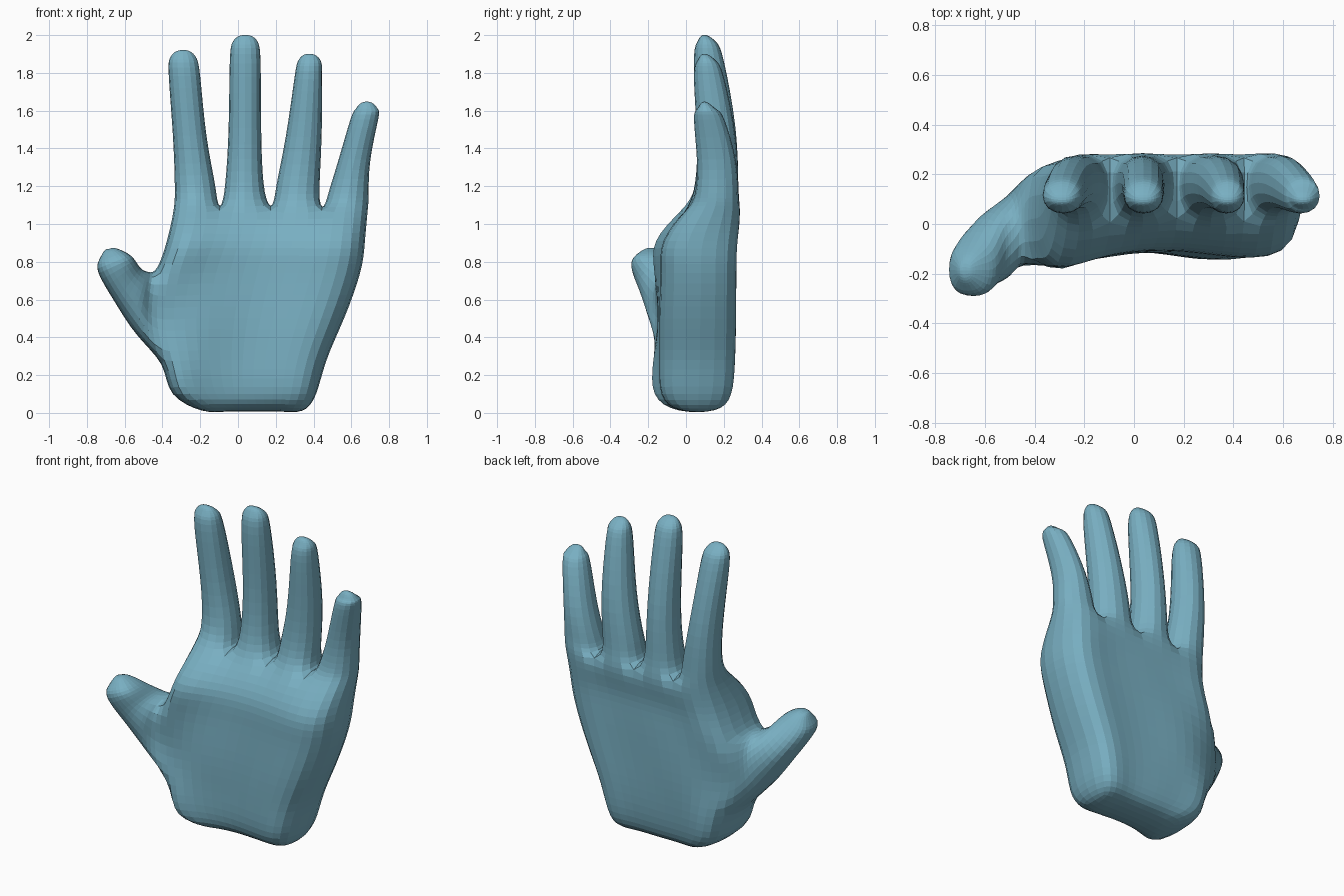
import bpy, bmesh
from mathutils import Vector

cube = bpy.data.objects.get("Cube")
if cube:
    bpy.data.objects.remove(cube, do_unlink=True)

skin = bpy.data.materials.new("dusty blue")
skin.use_nodes = True
colour = (0.19, 0.43, 0.54, 1)
skin.diffuse_color = colour
skin.node_tree.nodes["Principled BSDF"].inputs["Base Color"].default_value = colour

bm = bmesh.new()

# Oval cross-sections, as points on a unit circle
FOUR = [(-0.707, -0.707), (0.707, -0.707), (0.707, 0.707), (-0.707, 0.707)]
SIX = [(-0.8, -0.6), (0, -1), (0.8, -0.6), (0.8, 0.6), (0, 1), (-0.8, 0.6)]


def loft(base, rings):
    """Extend an opening through rings of points and cap the end with quads."""
    n = len(base)
    for ring in rings:
        new = [bm.verts.new(p) for p in ring]
        for i in range(n):
            j = (i + 1) % n
            bm.faces.new((base[i], base[j], new[j], new[i]))
        base = new
    for i in range(n // 2 - 1):
        bm.faces.new((base[i], base[i + 1], base[n - 2 - i], base[n - 1 - i]))


def ring(shape, a, b, front, back, k=1):
    """An oval between two (x, z) points and two depths."""
    mid = [(p + q) / 2 for p, q in zip(a, b)]
    half = [(q - p) / 2 * k for p, q in zip(a, b)]
    y, h = (front + back) / 2, (back - front) / 2 * k
    return [(mid[0] + s * half[0], y + t * h, mid[1] + s * half[1]) for s, t in shape]


# Palm: rows of height, left x, right x, front y, back y, contour strength
rows = [
    (0.017, -0.19, 0.335, -0.03, 0.15, 0.3),
    (0.10, -0.322, 0.39, -0.125, 0.232, 0.8),
    (0.28, -0.39, 0.442, -0.14, 0.255, 1),
    (0.50, -0.43, 0.53, -0.14, 0.26, 1),
    (0.74, -0.41, 0.613, -0.133, 0.262, 1),
    (0.91, -0.345, 0.64, -0.115, 0.267, 0.9),
    (1.07, -0.31, 0.655, 0.01, 0.267, 0.5),
]
columns = (0, 0.22, 0.5, 0.78, 1)
front_contour = (-0.01, -0.01, 0.025, 0, 0.07)
back_contour = (-0.075, 0, 0, 0, -0.045)
front, back = [], []
for z, x0, x1, yf, yb, k in rows:
    xs = [x0 + (x1 - x0) * c for c in columns]
    front.append([bm.verts.new((x, yf + k * d, z)) for x, d in zip(xs, front_contour)])
    back.append([bm.verts.new((x, yb + k * d, z)) for x, d in zip(xs, back_contour)])

thumb_rows = (2, 3)
for r in range(len(rows) - 1):
    f, fu, b, bu = front[r], front[r + 1], back[r], back[r + 1]
    for c in range(4):
        bm.faces.new((f[c], f[c + 1], fu[c + 1], fu[c]))
        bm.faces.new((b[c + 1], b[c], bu[c], bu[c + 1]))
    bm.faces.new((f[4], b[4], bu[4], fu[4]))
    if r not in thumb_rows:
        bm.faces.new((b[0], f[0], fu[0], bu[0]))
for c in range(4):
    bm.faces.new((front[0][c + 1], front[0][c], back[0][c], back[0][c + 1]))

# Fingers: tip height and the x range of three rings
fingers = [
    (1.92, (-0.338, -0.118), (-0.347, -0.165), (-0.369, -0.198)),
    (2.00, (-0.07, 0.138), (-0.052, 0.125), (-0.046, 0.122)),
    (1.90, (0.20, 0.435), (0.25, 0.445), (0.296, 0.448)),
    (1.645, (0.475, 0.695), (0.53, 0.703), (0.593, 0.744)),
]
depths = ((0.16, 0.045, 0.28), (0.47, 0.055, 0.265), (0.84, 0.04, 0.205))
# Rounded tips: drop below the top, front y, back y, width factor
tips = ((0.038, 0.045, 0.175, 0.82), (0.006, 0.05, 0.15, 0.44))
for c, (tip, *spans) in enumerate(fingers):
    rings = []
    for (x0, x1), (t, yf, yb) in zip(spans, depths):
        z = 1.07 + (tip - 1.07) * t
        rings.append(ring(FOUR, (x0, z), (x1, z), yf, yb))
    x0, x1 = spans[-1]
    lean = (x0 + x1 - sum(spans[1])) / 8
    for drop, yf, yb, k in tips:
        z = tip - drop
        rings.append(ring(FOUR, (x0 + lean, z), (x1 + lean, z), yf, yb, k))
    loft([front[-1][c], front[-1][c + 1], back[-1][c + 1], back[-1][c]], rings)

# Thumb
opening = [front[r][0] for r in (2, 3, 4)] + [back[r][0] for r in (4, 3, 2)]
loft(opening, [
    ring(SIX, (-0.54, 0.40), (-0.47, 0.76), -0.21, 0.115),
    ring(SIX, (-0.655, 0.575), (-0.51, 0.775), -0.25, 0.045),
    ring(SIX, (-0.746, 0.735), (-0.548, 0.825), -0.29, -0.055),
    ring(SIX, (-0.751, 0.805), (-0.595, 0.865), -0.27, -0.10, 0.85),
    ring(SIX, (-0.72, 0.852), (-0.645, 0.876), -0.225, -0.15, 0.8),
])
bmesh.ops.recalc_face_normals(bm, faces=bm.faces)


def limit(v):
    """Where the subdivided surface places a vertex."""
    n = len(v.link_edges)
    near = sum((e.other_vert(v).co for e in v.link_edges), Vector())
    far = sum((l.link_loop_next.link_loop_next.vert.co for l in v.link_loops), Vector())
    return (n * n * v.co + 4 * near + far) / (n * (n + 5))


# Swell the cage until the smooth surface meets the chosen points
targets = [(v, v.co.copy()) for v in bm.verts]
for _ in range(8):
    moves = [(v, p - limit(v)) for v, p in targets]
    for v, d in moves:
        v.co += d

mesh = bpy.data.meshes.new("hand")
bm.to_mesh(mesh)
bm.free()
mesh.materials.append(skin)
hand = bpy.data.objects.new("hand", mesh)
bpy.context.collection.objects.link(hand)
sub = hand.modifiers.new("smooth form", "SUBSURF")
sub.levels = sub.render_levels = 2
